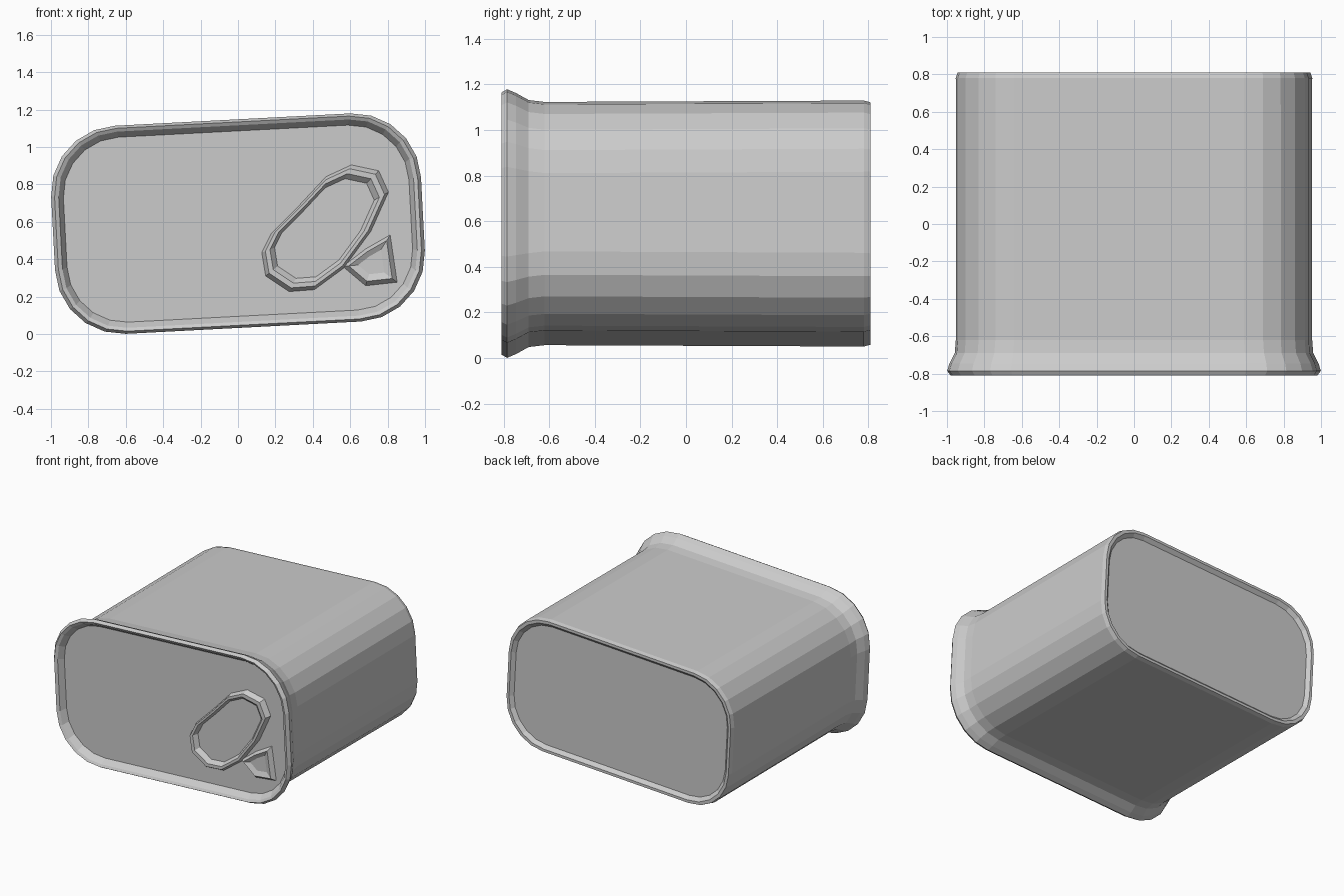
import bpy, bmesh, math

if "Cube" in bpy.data.objects:
    bpy.data.objects.remove(bpy.data.objects["Cube"])

TILT = math.radians(3)      # the whole can leans slightly
CZ = 0.59                   # height of the can's axis
PANEL_Y = -0.755            # recessed lid surface


def make_object(name, bm):
    bmesh.ops.recalc_face_normals(bm, faces=bm.faces)
    mesh = bpy.data.meshes.new(name)
    bm.to_mesh(mesh)
    bm.free()
    obj = bpy.data.objects.new(name, mesh)
    bpy.context.collection.objects.link(obj)
    return obj


def loft(name, rings):
    """Join equal-length rings of points and cap both ends."""
    bm = bmesh.new()
    loops = [[bm.verts.new(p) for p in ring] for ring in rings]
    n = len(loops[0])
    for a, b in zip(loops, loops[1:]):
        for i in range(n):
            j = (i + 1) % n
            bm.faces.new((a[i], a[j], b[j], b[i]))
    bm.faces.new(loops[0])
    bm.faces.new(loops[-1])
    return make_object(name, bm)


def rounded_rect(y, hw, hh, r, seg=5):
    """Tilted rounded rectangle in the xz plane."""
    pts = []
    for k, (sx, sz) in enumerate(((1, 1), (-1, 1), (-1, -1), (1, -1))):
        for i in range(seg + 1):
            a = math.pi / 2 * (k + i / seg)
            x = sx * (hw - r) + r * math.cos(a)
            z = sz * (hh - r) + r * math.sin(a)
            pts.append((x * math.cos(TILT) - z * math.sin(TILT), y,
                        CZ + x * math.sin(TILT) + z * math.cos(TILT)))
    return pts


def scaled(outline, y, s):
    cx = sum(p[0] for p in outline) / len(outline)
    cz = sum(p[1] for p in outline) / len(outline)
    return [(cx + (x - cx) * s, y, cz + (z - cz) * s) for x, z in outline]


# Can: recessed lid, flared front rim, straight body, recessed back
sections = [
    (PANEL_Y, 0.925, 0.495, 0.31),
    (-0.80, 0.95, 0.525, 0.33),
    (-0.81, 0.972, 0.543, 0.35),
    (-0.785, 0.99, 0.557, 0.36),
    (-0.745, 0.978, 0.54, 0.35),
    (-0.69, 0.95, 0.51, 0.33),
    (-0.62, 0.945, 0.502, 0.33),
    (0.78, 0.945, 0.508, 0.33),
    (0.81, 0.935, 0.50, 0.32),
    (0.81, 0.915, 0.48, 0.31),
    (0.785, 0.89, 0.455, 0.29),
]
loft("can_body", [rounded_rect(*s) for s in sections])

# Pull ring: raised oval loop with a sunken middle
ring_outline = [(0.60, 0.89), (0.47, 0.83), (0.33, 0.68), (0.19, 0.54),
                (0.14, 0.44), (0.16, 0.32), (0.28, 0.24), (0.41, 0.25),
                (0.56, 0.36), (0.70, 0.55), (0.79, 0.75), (0.74, 0.86)]
loft("pull_ring", [
    scaled(ring_outline, PANEL_Y + 0.01, 1.06),
    scaled(ring_outline, -0.79, 0.98),
    scaled(ring_outline, -0.79, 0.90),
    scaled(ring_outline, PANEL_Y - 0.005, 0.82),
])

# Tab foot: small sloped plate that fixes the ring to the lid
foot_outline = [(0.82, 0.54), (0.68, 0.46), (0.55, 0.36), (0.68, 0.25),
                (0.86, 0.27)]
loft("tab_foot", [
    scaled(foot_outline, PANEL_Y + 0.01, 1.0),
    scaled(foot_outline, -0.785, 0.75),
    scaled(foot_outline, -0.77, 0.45),
])
